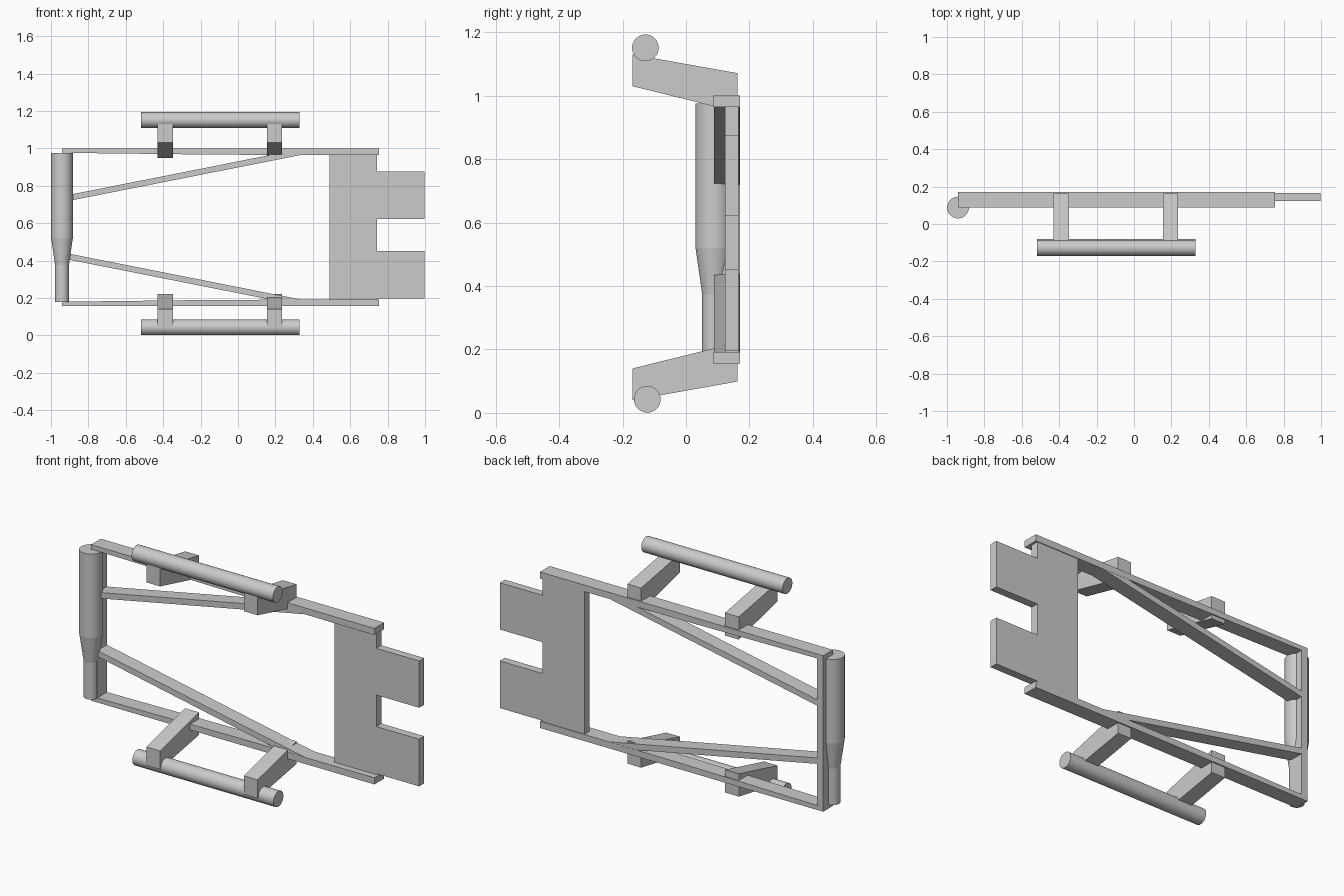
import bpy, bmesh, math
from mathutils import Vector

if "Cube" in bpy.data.objects:
    bpy.data.objects.remove(bpy.data.objects["Cube"])

def prism(name, outline, to3d, depth):
    """Extrude a closed 2D outline along the vector depth."""
    bm = bmesh.new()
    face = bm.faces.new([bm.verts.new(to3d(a, b)) for a, b in outline])
    ext = bmesh.ops.extrude_face_region(bm, geom=[face])
    verts = [v for v in ext["geom"] if isinstance(v, bmesh.types.BMVert)]
    bmesh.ops.translate(bm, vec=Vector(depth), verts=verts)
    bmesh.ops.recalc_face_normals(bm, faces=bm.faces)
    me = bpy.data.meshes.new(name)
    bm.to_mesh(me)
    bm.free()
    ob = bpy.data.objects.new(name, me)
    bpy.context.collection.objects.link(ob)
    return ob

def front_prism(name, outline, y0, y1):
    return prism(name, outline, lambda x, z: (x, y0, z), (0, y1 - y0, 0))

def round_bar(name, r1, r2, length, loc, rot=(0, 0, 0)):
    bpy.ops.mesh.primitive_cone_add(vertices=48, radius1=r1, radius2=r2,
                                    depth=length, location=loc, rotation=rot)
    ob = bpy.context.object
    ob.name = name
    bpy.ops.object.shade_smooth_by_angle(angle=math.radians(30))

def flip(points, total):
    return [(a, total - b) for a, b in points]

RY0, RY1 = 0.087, 0.17      # frame front and back
FRAME = 1.156               # mirror sum for frame halves
BRACKET = 1.17              # mirror sum for brackets

# Rails and diagonal braces, mirrored top to bottom
rail = [(-0.94, 1.0), (0.755, 1.0), (0.755, 0.964), (-0.1, 0.966), (-0.94, 0.976)]
brace = [(-0.915, 0.749), (-0.915, 0.717), (0.36, 0.969), (0.34, 0.98), (0.2, 0.97)]
for side, half in (("upper", lambda p: p), ("lower", lambda p: flip(p, FRAME))):
    front_prism(side + "_rail", half(rail), RY0, RY1)
    front_prism(side + "_brace", half(brace), RY0 + 0.001, RY1 - 0.001)

# Upright joining the rails behind the post
front_prism("upright", [(-0.94, 0.17), (-0.903, 0.17), (-0.903, 0.985), (-0.94, 0.985)],
            RY0, RY1 - 0.0005)

# Stepped hinge post
round_bar("post_upper", 0.058, 0.058, 0.455, (-0.941, 0.088, 0.7475))
round_bar("post_taper", 0.037, 0.058, 0.145, (-0.941, 0.088, 0.4475))
round_bar("post_lower", 0.037, 0.037, 0.197, (-0.941, 0.088, 0.2765))

# End plate with two tabs
plate = [(0.49, 0.18), (0.742, 0.18), (0.742, 0.197), (0.998, 0.197), (0.998, 0.452),
         (0.742, 0.452), (0.742, 0.622), (0.998, 0.622), (0.998, 0.875), (0.742, 0.875),
         (0.742, 0.98), (0.49, 0.98)]
front_prism("end_plate", plate, 0.123, 0.166)

# Slanted handle brackets
bracket = [(-0.169, 1.13), (-0.169, 1.03), (0.163, 0.948), (0.163, 1.071)]
for label, x in (("left", -0.43), ("right", 0.154)):
    for side, pts in (("upper", bracket), ("lower", flip(bracket, BRACKET))):
        prism(f"{side}_bracket_{label}", pts, lambda y, z: (x, y, z), (0.082, 0, 0))

# Round handle tubes
for side, y, z in (("upper", -0.128, 1.151), ("lower", -0.122, 0.043)):
    round_bar(side + "_handle", 0.042, 0.042, 0.845, (-0.095, y, z), (0, math.pi / 2, 0))
